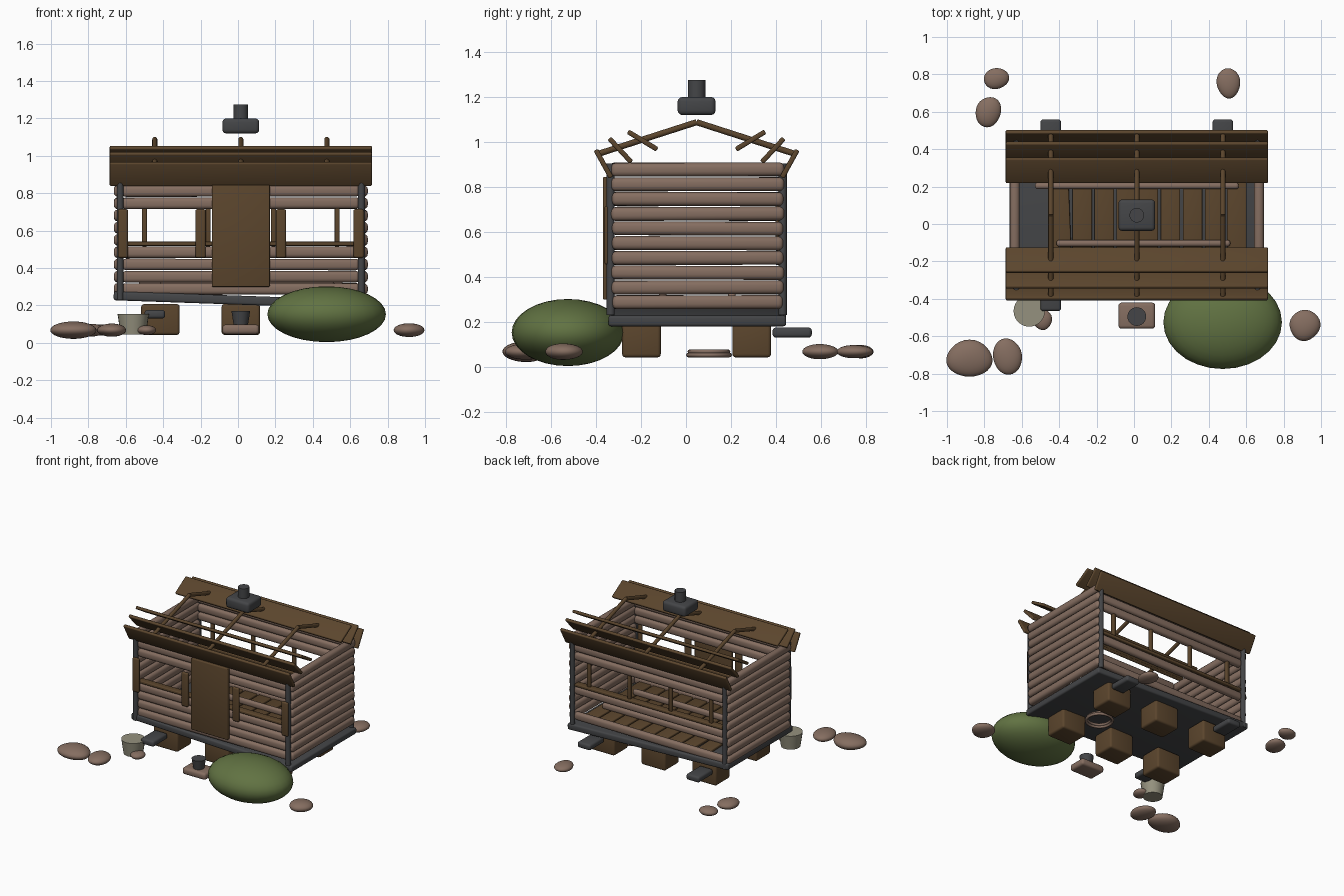
import bpy, bmesh, math, random
from mathutils import Vector

random.seed(4)
cube = bpy.data.objects.get("Cube")
if cube:
    bpy.data.objects.remove(cube, do_unlink=True)

CX, CY = 0.015, 0.047  # centre of the cabin


def material(name, rgb):
    m = bpy.data.materials.new(name)
    m.use_nodes = True
    m.diffuse_color = (*rgb, 1)
    bsdf = m.node_tree.nodes["Principled BSDF"]
    bsdf.inputs["Base Color"].default_value = (*rgb, 1)
    bsdf.inputs["Roughness"].default_value = 0.9
    return m


BROWN = material("dark brown wood", (0.105, 0.060, 0.026))
LOG = material("weathered log", (0.235, 0.155, 0.118))
GREY = material("charcoal grey", (0.058, 0.060, 0.064))
GREEN = material("moss green", (0.120, 0.170, 0.055))
CLAY = material("pale clay", (0.300, 0.285, 0.210))


def finish(bm, name, mat, loc, rot=(0, 0, 0), smooth=True):
    mesh = bpy.data.meshes.new(name)
    bm.to_mesh(mesh)
    bm.free()
    ob = bpy.data.objects.new(name, mesh)
    bpy.context.collection.objects.link(ob)
    ob.location, ob.rotation_euler = loc, rot
    mesh.materials.append(mat)
    if smooth:
        bpy.ops.object.select_all(action='DESELECT')
        ob.select_set(True)
        bpy.context.view_layer.objects.active = ob
        bpy.ops.object.shade_smooth_by_angle(angle=math.radians(40))
    return ob


def box(name, mat, loc, size, bevel=0.01, rot=(0, 0, 0)):
    bm = bmesh.new()
    bmesh.ops.create_cube(bm, size=1)
    bmesh.ops.scale(bm, vec=size, verts=bm.verts)
    bmesh.ops.bevel(bm, geom=list(bm.edges), offset=min(bevel, min(size) * 0.45),
                    segments=3, profile=0.5, affect='EDGES')
    return finish(bm, name, mat, loc, rot)


def cone(name, mat, loc, r_bottom, r_top, height):
    bm = bmesh.new()
    bmesh.ops.create_cone(bm, cap_ends=True, segments=24, radius1=r_bottom,
                          radius2=r_top, depth=height)
    return finish(bm, name, mat, loc)


def rod(name, mat, a, b, radius):
    a, b = Vector(a), Vector(b)
    ob = cone(name, mat, (a + b) / 2, radius, radius, (b - a).length)
    ob.rotation_euler = (b - a).to_track_quat('Z', 'Y').to_euler()
    return ob


def blob(name, mat, loc, radii, lump=0.0, turn=0.0):
    bm = bmesh.new()
    bmesh.ops.create_uvsphere(bm, u_segments=28, v_segments=16, radius=1)
    for v in bm.verts:
        wave = math.sin(2.3 * v.co.x + 9 * loc[0]) * math.cos(2.1 * v.co.y + 7 * loc[1])
        v.co *= 1 + lump * wave
    bmesh.ops.scale(bm, vec=radii, verts=bm.verts)
    return finish(bm, name, mat, loc, (0, 0, turn))


# Tilted foundation with footing blocks and support stubs
box("foundation_slab", GREY, (CX, 0.05, 0.228), (1.36, 0.79, 0.048), 0.012,
    (0, math.radians(2), 0))
for x in (-0.43, 0, 0.43):
    for y in (-0.245, 0.245):
        box("footing_block", BROWN, (CX + x, CY + y, 0.125), (0.205, 0.172, 0.165), 0.015)
for x in (-0.46, 0.46):
    for y in (-0.425, 0.425):
        box("support_stub", GREY, (CX + x, CY + y, 0.153), (0.11, 0.175, 0.045), 0.015)

# Floor planks and the two loose logs lying on them
for i in range(9):
    box("floor_plank", BROWN, (-0.395 + 0.118 * i, CY, 0.282), (0.104, 0.68, 0.022),
        0.006, (0, 0, 0.04 if i == 0 else 0))
box("loose_log_back", LOG, (CX, CY + 0.157, 0.31), (1.09, 0.035, 0.045), 0.015)
box("loose_log_front", LOG, (CX + 0.035, CY - 0.15, 0.31), (0.93, 0.035, 0.045), 0.015)


def log_z(row):
    return 0.288 + 0.0655 * row


# Gable walls
for side in (-1, 1):
    for row in range(10):
        box("gable_log", LOG, (CX + side * 0.653, 0.052, log_z(row)),
            (0.052, 0.765 + random.uniform(-0.012, 0.008), 0.061), 0.022,
            (random.uniform(-0.005, 0.005), 0, 0))
    for y in (-0.335, 0.43):
        rod("corner_post", GREY, (CX + side * 0.645, y, 0.23), (CX + side * 0.645, y, 0.905), 0.018)

# Front and back walls, open at the window band
for name, y, rows in (("front_log", -0.315, (0, 1, 2, 3, 7, 8, 9)),
                      ("back_log", 0.41, (0, 3, 7, 8, 9))):
    for row in rows:
        box(name, LOG, (CX, y, log_z(row)), (1.27, 0.045, 0.061), 0.02,
            (0, random.uniform(-0.003, 0.003), 0))
    box("window_sill", BROWN, (CX, y, 0.53), (1.25, 0.05, 0.022), 0.006)

# Door, shutters and rear window bars
box("door", BROWN, (CX, -0.357, 0.572), (0.31, 0.026, 0.545), 0.006)
for x in (-0.63, -0.215, 0.215, 0.63):
    box("shutter", BROWN, (CX + x, -0.352, 0.585), (0.055, 0.024, 0.26), 0.011)
for x in (-0.515, -0.175, 0.175, 0.515):
    box("window_bar", BROWN, (CX + x, 0.41, 0.62), (0.026, 0.026, 0.21), 0.006)

# Rafters and upturned roof boards, as (inner offset, z) to (outer offset, z)
BOARDS = [((0.175, 0.967), (0.305, 1.046)),
          ((0.290, 0.910), (0.388, 1.016)),
          ((0.380, 0.842), (0.448, 0.965))]
for side in (-1, 1):
    for x in (-0.46, 0, 0.46):
        rod("rafter", BROWN, (CX + x, CY, 1.088),
            (CX + x, CY + side * 0.435, 0.948), 0.0135)
    for (y0, z0), (y1, z1) in BOARDS:
        box("roof_board", BROWN, (CX, CY + side * (y0 + y1) / 2, (z0 + z1) / 2),
            (1.402, math.hypot(y1 - y0, z1 - z0), 0.022), 0.007,
            (side * math.atan2(z1 - z0, y1 - y0), 0, 0))

# Chimney
box("chimney_block", GREY, (CX, CY, 1.16), (0.197, 0.168, 0.08), 0.02)
cone("chimney_pipe", GREY, (CX, CY, 1.235), 0.039, 0.039, 0.08)

# Step with a small lantern, bucket, and hoop under the floor
box("lantern_base", LOG, (CX, -0.49, 0.072), (0.197, 0.14, 0.052), 0.018)
cone("lantern", GREY, (CX, -0.495, 0.132), 0.038, 0.05, 0.075)
cone("bucket", CLAY, (-0.56, -0.465, 0.1), 0.068, 0.084, 0.11)
for z, r in ((0.053, 0.092), (0.068, 0.085)):
    bpy.ops.mesh.primitive_torus_add(location=(0.4, 0.102, z), major_radius=r,
                                     minor_radius=0.01, major_segments=32, minor_segments=8)
    hoop = bpy.context.object
    hoop.name = "hoop"
    hoop.data.materials.append(LOG)
    bpy.ops.object.shade_smooth_by_angle(angle=math.radians(60))

# Bush and scattered stones: x, y, radius x, radius y, radius z
blob("bush", GREEN, (0.474, -0.525, 0.153), (0.317, 0.25, 0.149))
STONES = [(-0.88, -0.722, 0.122, 0.098, 0.047), (-0.677, -0.708, 0.078, 0.096, 0.035),
          (-0.49, -0.51, 0.05, 0.055, 0.027), (0.913, -0.54, 0.08, 0.082, 0.038),
          (-0.737, 0.778, 0.067, 0.056, 0.03), (-0.778, 0.6, 0.068, 0.082, 0.033),
          (0.505, 0.755, 0.062, 0.08, 0.03)]
for x, y, rx, ry, rz in STONES:
    blob("stone", LOG, (x, y, 0.068), (rx, ry, rz), 0.06, random.uniform(-0.2, 0.2))
